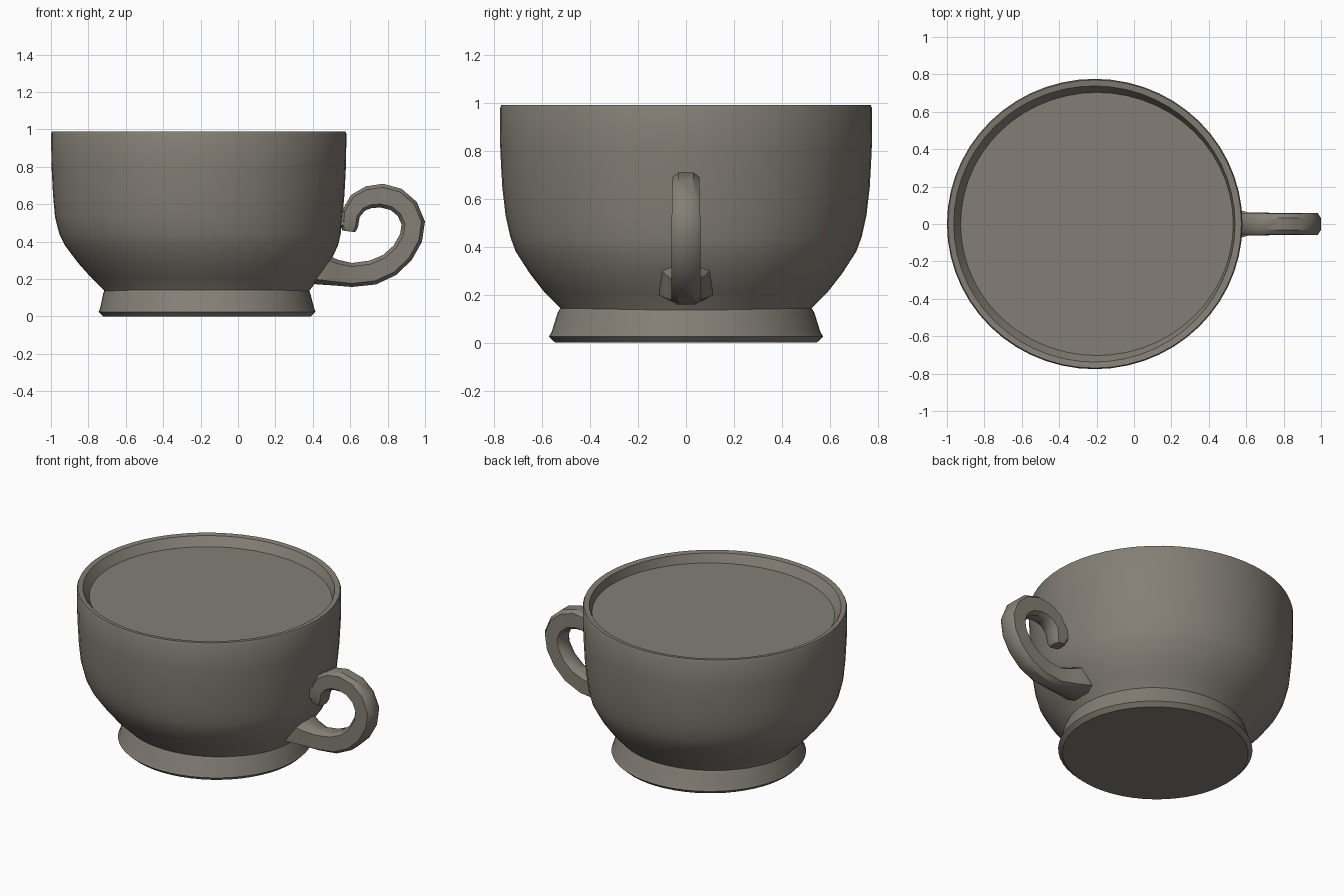
import bpy, bmesh, math
from mathutils import Vector

clay = bpy.data.materials.new("warm_grey_clay")
clay.diffuse_color = (0.23, 0.212, 0.18, 1)


def loft(name, rings, angle=30):
    """Skin a list of equal-length point rings and cap both ends."""
    bm = bmesh.new()
    loops = [[bm.verts.new(p) for p in r] for r in rings]
    n = len(loops[0])
    for a, b in zip(loops, loops[1:]):
        for i in range(n):
            j = (i + 1) % n
            bm.faces.new((a[i], a[j], b[j], b[i]))
    bm.faces.new(loops[0][::-1])
    bm.faces.new(loops[-1])
    bmesh.ops.recalc_face_normals(bm, faces=bm.faces[:])
    me = bpy.data.meshes.new(name)
    bm.to_mesh(me)
    bm.free()
    me.materials.append(clay)
    ob = bpy.data.objects.new(name, me)
    bpy.context.collection.objects.link(ob)
    bpy.ops.object.select_all(action='DESELECT')
    ob.select_set(True)
    bpy.context.view_layer.objects.active = ob
    bpy.ops.object.shade_smooth_by_angle(angle=math.radians(angle))
    return ob


def ellipse(cx, rx, ry, z, n=56):
    return [(cx + rx * math.cos(2 * math.pi * i / n),
             ry * math.sin(2 * math.pi * i / n), z) for i in range(n)]


# Bowl: outer wall, rim, short inner wall (centre x, radius x, radius y, z)
bowl = [(-0.167, 0.53, 0.50, 0.10), (-0.167, 0.55, 0.52, 0.14),
        (-0.175, 0.612, 0.59, 0.21), (-0.183, 0.675, 0.652, 0.29),
        (-0.195, 0.73, 0.71, 0.38), (-0.203, 0.752, 0.732, 0.44),
        (-0.21, 0.768, 0.752, 0.53), (-0.21, 0.779, 0.766, 0.65),
        (-0.21, 0.787, 0.774, 0.80), (-0.21, 0.79, 0.776, 0.975),
        (-0.21, 0.784, 0.77, 0.99), (-0.212, 0.752, 0.738, 0.985),
        (-0.197, 0.727, 0.70, 0.925)]
loft("bowl", [ellipse(*r) for r in bowl])

# Drink surface filling the bowl just below the rim
loft("drink_surface", [ellipse(-0.197, 0.73, 0.705, 0.90),
                       ellipse(-0.197, 0.73, 0.705, 0.93)])

# Flared foot ring
foot = [(-0.165, 0.555, 0.545, 0.0), (-0.165, 0.58, 0.572, 0.025),
        (-0.165, 0.572, 0.56, 0.045), (-0.167, 0.553, 0.535, 0.125),
        (-0.167, 0.545, 0.525, 0.142)]
loft("foot", [ellipse(*r) for r in foot])

# Handle: path points (x, z, half thickness, half width), curled top tip to lower root
path = [(0.592, 0.455, 0.035, 0.04), (0.596, 0.485, 0.046, 0.052),
        (0.604, 0.55, 0.05, 0.055), (0.642, 0.608, 0.056, 0.055),
        (0.70, 0.638, 0.06, 0.055), (0.77, 0.646, 0.064, 0.056),
        (0.845, 0.626, 0.064, 0.057), (0.905, 0.575, 0.063, 0.058),
        (0.937, 0.50, 0.063, 0.06), (0.925, 0.42, 0.062, 0.06),
        (0.88, 0.34, 0.062, 0.06), (0.81, 0.275, 0.064, 0.06),
        (0.72, 0.235, 0.066, 0.06), (0.61, 0.222, 0.064, 0.062),
        (0.52, 0.235, 0.07, 0.085), (0.44, 0.255, 0.085, 0.11),
        (0.36, 0.27, 0.085, 0.11)]
section = [(1, 0.55), (0.7, 1), (-0.7, 1), (-1, 0.55),
           (-1, -0.55), (-0.7, -1), (0.7, -1), (1, -0.55)]
rings = []
for i, (x, z, t, w) in enumerate(path):
    a, b = path[max(i - 1, 0)], path[min(i + 1, len(path) - 1)]
    d = Vector((b[0] - a[0], b[1] - a[1])).normalized()
    rings.append([(x - d.y * t * u, w * v, z + d.x * t * u) for u, v in section])
loft("handle", rings, 35)

# Small stub joining the curled tip to the bowl
loft("handle_upper_joint",
     [[(x, 0.05 * v, 0.525 + 0.05 * u) for u, v in section] for x in (0.5, 0.6)])
